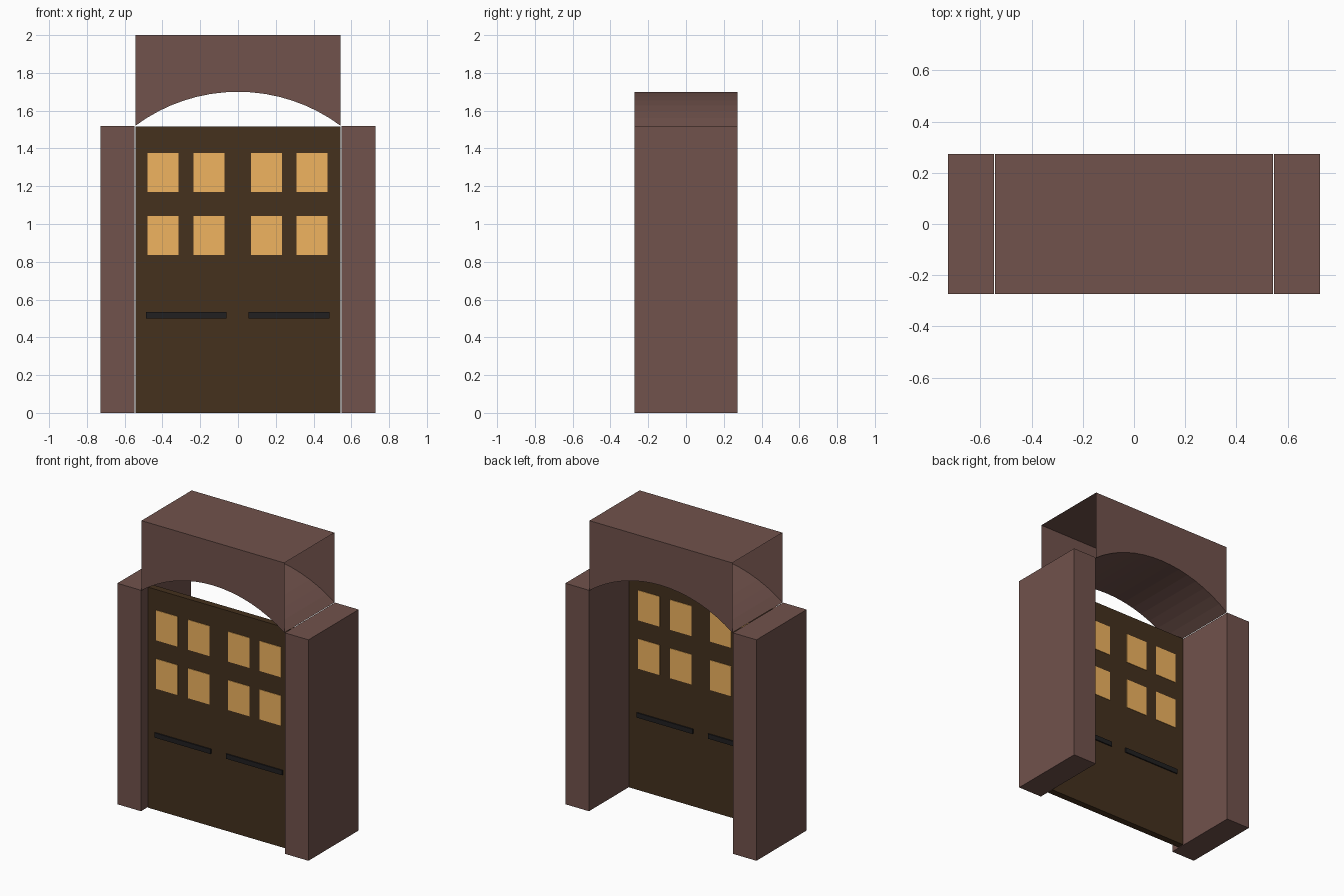
import bpy, bmesh, math

if "Cube" in bpy.data.objects:
    bpy.data.objects.remove(bpy.data.objects["Cube"])

HALF_D = 0.2727      # half depth of the frame
INNER = 0.5435       # half width of the opening
SPRING, CROWN, TOP = 1.52, 1.70, 2.0


def material(name, rgb):
    m = bpy.data.materials.new(name)
    # sRGB to linear
    m.diffuse_color = (*[(c / 255) ** 2.2 for c in rgb], 1)
    m.use_nodes = True
    m.node_tree.nodes["Principled BSDF"].inputs["Base Color"].default_value = m.diffuse_color
    return m


stone = material("stone", (112, 83, 77))
wood = material("dark_wood", (70, 52, 35))
glass = material("warm_glass", (240, 178, 96))
iron = material("black_iron", (38, 37, 38))


def finish(bm, name, mat):
    me = bpy.data.meshes.new(name)
    bm.to_mesh(me)
    bm.free()
    me.materials.append(mat)
    ob = bpy.data.objects.new(name, me)
    bpy.context.collection.objects.link(ob)
    return ob


def box(name, x, y, z, mat):
    bm = bmesh.new()
    bmesh.ops.create_cube(bm, size=1)
    for v in bm.verts:
        for i, (a, b) in enumerate((x, y, z)):
            v.co[i] = b if v.co[i] > 0 else a
    return finish(bm, name, mat)


# Side pillars
for side, x in (("left", (-0.7273, -0.5475)), ("right", (0.5475, 0.7273))):
    box(side + "_pillar", x, (-HALF_D, HALF_D), (0, SPRING), stone)

# Arch block: hollow shell with open ends
rise = CROWN - SPRING
radius = (INNER ** 2 + rise ** 2) / (2 * rise)
half_angle = math.asin(INNER / radius)
SEG = 16
profile = [(-INNER, TOP), (INNER, TOP)]
for i in range(SEG + 1):
    a = half_angle * (1 - 2 * i / SEG)
    profile.append((radius * math.sin(a), CROWN - radius + radius * math.cos(a)))
bm = bmesh.new()
front = [bm.verts.new((x, -HALF_D, z)) for x, z in profile]
back = [bm.verts.new((x, HALF_D, z)) for x, z in profile]
bm.faces.new(front[::-1])
bm.faces.new(back)
n = len(profile)
for i in range(n):
    if i not in (1, n - 1):          # leave both ends open
        j = (i + 1) % n
        bm.faces.new((front[i], front[j], back[j], back[i]))
bm.normal_update()
finish(bm, "arch_block", stone)

# Door panel set near the front of the frame
Y0, Y1 = -0.2045, -0.159
box("door_panel", (-INNER, INNER), (Y0, Y1), (0, SPRING - 0.003), wood)

# Window panes, visible on both sides of the door
for r, z in enumerate(((1.169, 1.376), (0.836, 1.042))):
    for c, x in enumerate((-0.478, -0.235, 0.069, 0.31)):
        box(f"window_pane_{r}_{c}", (x, x + 0.163), (Y0 - 0.003, Y1 + 0.003), z, glass)

# Push bars
for side, x in (("left", -0.488), ("right", 0.056)):
    box(side + "_push_bar", (x, x + 0.428), (Y0 - 0.008, Y1 + 0.008), (0.5, 0.533), iron)
